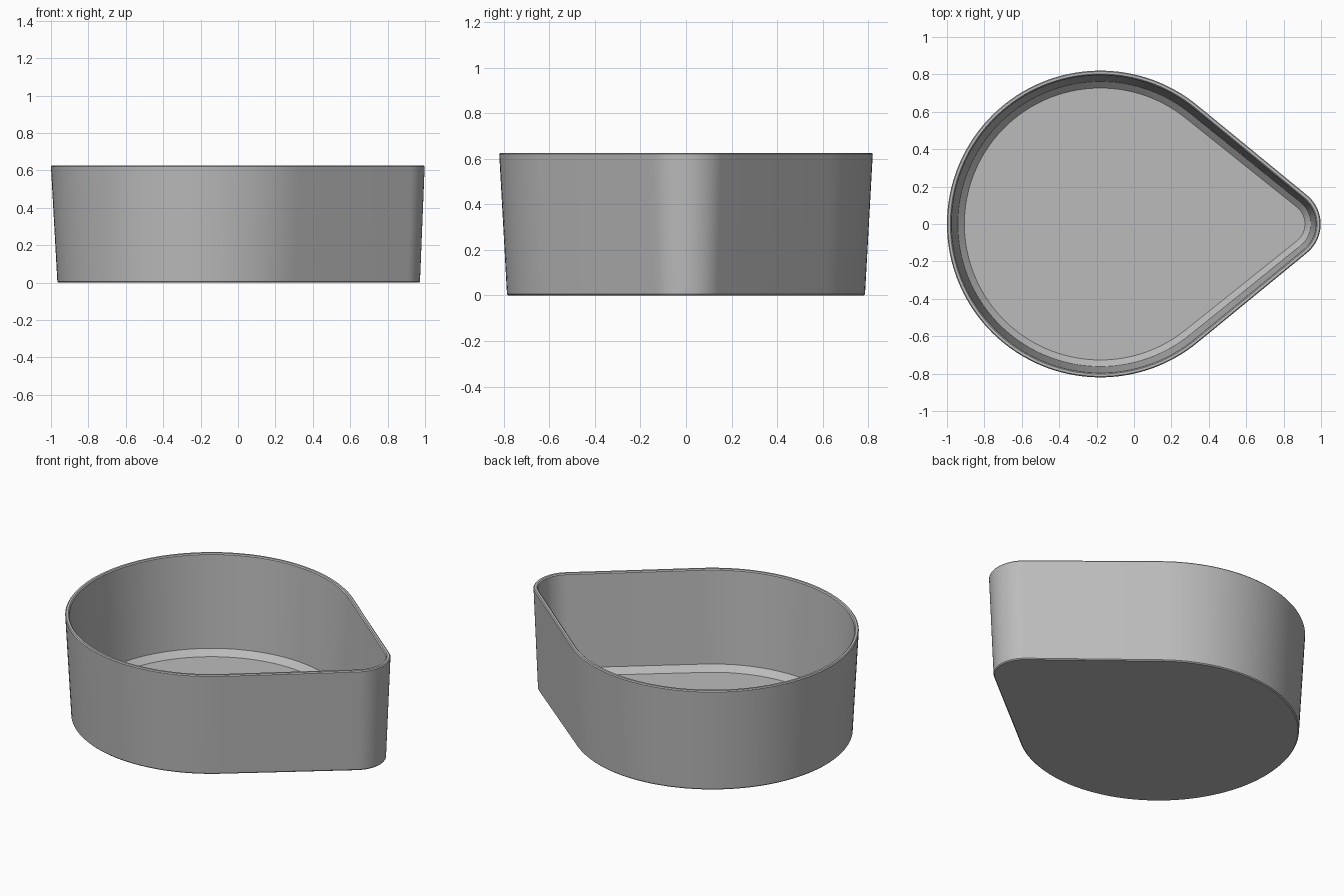
import bpy, bmesh, math

if "Cube" in bpy.data.objects:
    bpy.data.objects.remove(bpy.data.objects["Cube"])

BIG_X, TIP_X = -0.18, 0.798   # centres of the round end and the tip


def teardrop(big_r, tip_r, z, big_n=96, tip_n=24):
    """Outline of two circles joined by their tangent lines."""
    a = math.acos((big_r - tip_r) / (TIP_X - BIG_X))
    pts = []
    for i in range(tip_n + 1):
        t = -a + 2 * a * i / tip_n
        pts.append((TIP_X + tip_r * math.cos(t), tip_r * math.sin(t), z))
    for i in range(big_n + 1):
        t = a + (2 * math.pi - 2 * a) * i / big_n
        pts.append((BIG_X + big_r * math.cos(t), big_r * math.sin(t), z))
    return pts


# Wall section from the underside, over the rim and down to the floor:
# round end radius, tip radius, height
section = [
    (0.780, 0.170, 0.000),
    (0.786, 0.175, 0.006),
    (0.820, 0.200, 0.620),
    (0.815, 0.195, 0.626),
    (0.802, 0.181, 0.626),
    (0.796, 0.175, 0.620),
    (0.762, 0.148, 0.056),
    (0.727, 0.116, 0.021),
]

bm = bmesh.new()
rings = [[bm.verts.new(p) for p in teardrop(*s)] for s in section]
for lo, hi in zip(rings, rings[1:]):
    n = len(lo)
    for i in range(n):
        j = (i + 1) % n
        bm.faces.new((lo[i], lo[j], hi[j], hi[i]))
bm.faces.new(rings[0][::-1])   # underside
bm.faces.new(rings[-1])        # inner floor
bmesh.ops.recalc_face_normals(bm, faces=bm.faces)

mesh = bpy.data.meshes.new("teardrop_dish")
bm.to_mesh(mesh)
bm.free()
dish = bpy.data.objects.new("teardrop_dish", mesh)
bpy.context.collection.objects.link(dish)

grey = bpy.data.materials.new("light_grey")
grey.diffuse_color = (0.5, 0.5, 0.5, 1)
grey.use_nodes = True
grey.node_tree.nodes["Principled BSDF"].inputs["Base Color"].default_value = grey.diffuse_color
mesh.materials.append(grey)

# Smooth walls, crisp rim and floor edges
bpy.context.view_layer.objects.active = dish
dish.select_set(True)
bpy.ops.object.shade_smooth_by_angle(angle=math.radians(25))
